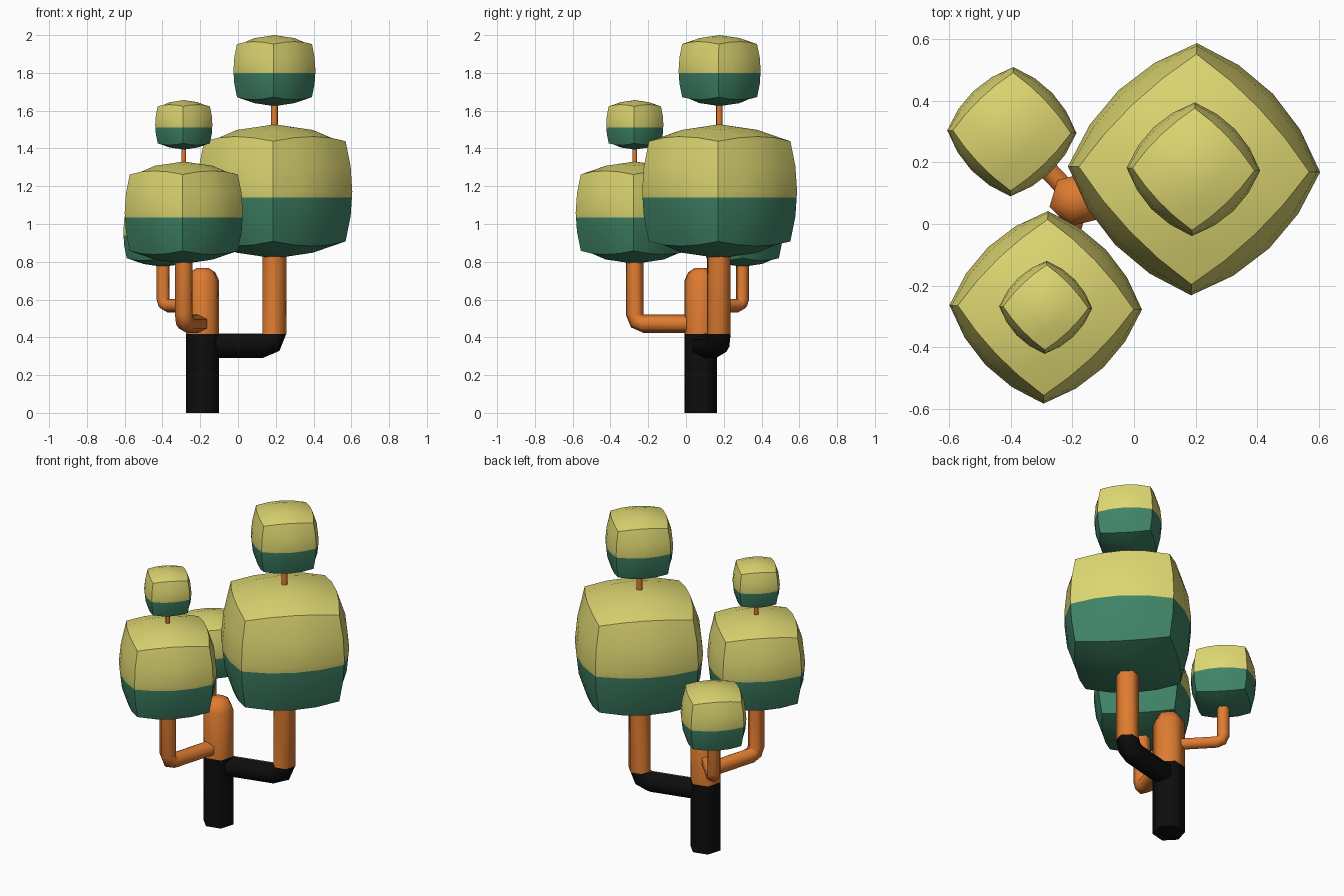
import bpy, bmesh, math
from mathutils import Vector

if "Cube" in bpy.data.objects:
    bpy.data.objects.remove(bpy.data.objects["Cube"])

def material(name, rgb):
    m = bpy.data.materials.new(name)
    m.diffuse_color = (*rgb, 1)
    m.use_nodes = True
    m.node_tree.nodes["Principled BSDF"].inputs["Base Color"].default_value = m.diffuse_color
    return m

BLACK = material("charcoal black", (0.004, 0.004, 0.004))
ORANGE = material("bark orange", (0.74, 0.20, 0.03))
GREEN = material("deep green", (0.05, 0.23, 0.135))
YELLOW = material("olive yellow", (0.72, 0.67, 0.165))
BARK_SPLIT = 0.418
TURN = math.radians(14)
UP = Vector((0, 0, 1))
TRUNK = Vector((-0.187, 0.078, 0))

def finish(name, bm, low, high, split, angle):
    """Cut the mesh at a height, colour below and above it, and shade it."""
    bmesh.ops.bisect_plane(bm, geom=bm.verts[:] + bm.edges[:] + bm.faces[:],
                           plane_co=(0, 0, split), plane_no=(0, 0, 1), dist=1e-5)
    bmesh.ops.recalc_face_normals(bm, faces=bm.faces[:])
    for f in bm.faces:
        f.material_index = int(f.calc_center_median().z > split)
    me = bpy.data.meshes.new(name)
    bm.to_mesh(me)
    bm.free()
    me.materials.append(low)
    me.materials.append(high)
    ob = bpy.data.objects.new(name, me)
    bpy.context.collection.objects.link(ob)
    bpy.ops.object.select_all(action='DESELECT')
    ob.select_set(True)
    bpy.context.view_layer.objects.active = ob
    bpy.ops.object.shade_smooth_by_angle(angle=math.radians(angle))

def tube(name, rings, low=BLACK, high=ORANGE):
    """Six-sided tube; each ring is (centre, radius, axis a, axis b)."""
    bm = bmesh.new()
    loops = []
    for c, r, a, b in rings:
        loops.append([bm.verts.new(c + r * (a * math.cos(k * math.pi / 3) + b * math.sin(k * math.pi / 3)))
                      for k in range(6)])
    for l0, l1 in zip(loops, loops[1:]):
        for k in range(6):
            bm.faces.new((l0[k], l0[(k + 1) % 6], l1[(k + 1) % 6], l1[k]))
    bm.faces.new(loops[0])
    bm.faces.new(loops[-1])
    finish(name, bm, low, high, BARK_SPLIT, 62)

def upright(name, x, y, profile):
    a = Vector((math.cos(TURN), math.sin(TURN), 0))
    tube(name, [(Vector((x, y, z)), r, a, UP.cross(a)) for r, z in profile])

def branch(name, x, y, z, r, top):
    """Goes level out of the trunk, bends, then rises."""
    d = Vector((x, y, 0)) - TRUNK
    d.normalize()
    side = UP.cross(d)
    pivot = Vector((x, y, z)) - d * r + UP * r
    rings = [(TRUNK + UP * z, r, UP, side)]
    for t in (0, math.pi / 4, math.pi / 2):
        n = UP * math.cos(t) - d * math.sin(t)
        rings.append((pivot - n * r, r, n, side))
    rings.append((Vector((x, y, top)), r, -d, side))
    tube(name, rings)

def crown(name, x, y, z, half, split):
    """Puffed cube turned on its corner."""
    bm = bmesh.new()
    bmesh.ops.create_cube(bm, size=2)
    bmesh.ops.subdivide_edges(bm, edges=bm.edges[:], cuts=3, use_grid_fill=True)
    k = half / 0.355
    turn = math.radians(43.7)
    c, s = math.cos(turn), math.sin(turn)
    for v in bm.verts:
        p = v.co.copy()
        q = [1 - e * e for e in p]
        o = []
        for i in range(3):
            m, n = q[(i + 1) % 3], q[(i + 2) % 3]
            o.append(k * p[i] * (0.265 + 0.025 * (m + n) + 0.04 * m * n))
        v.co = (x + c * o[0] - s * o[1], y + s * o[0] + c * o[1], z + o[2])
    finish(name, bm, GREEN, YELLOW, split, 30)

# Trunk with rounded top
upright("trunk", TRUNK.x, TRUNK.y,
        [(0.09, 0), (0.09, 0.70), (0.068, 0.745), (0.032, 0.768)])

# Branches
branch("right_branch", 0.193, 0.174, 0.355, 0.065, 0.95)
branch("front_branch", -0.287, -0.272, 0.472, 0.048, 0.90)
branch("back_branch", -0.397, 0.30, 0.567, 0.036, 0.86)

# Thin stems between stacked crowns
upright("right_stem", 0.193, 0.176, [(0.019, 1.40), (0.019, 1.72)])
upright("front_stem", -0.287, -0.271, [(0.013, 1.25), (0.013, 1.46)])

# Leaf crowns
crown("right_crown", 0.195, 0.178, 1.173, 0.355, 1.14)
crown("right_top_crown", 0.193, 0.178, 1.812, 0.188, 1.80)
crown("front_crown", -0.287, -0.271, 1.06, 0.271, 1.035)
crown("front_top_crown", -0.287, -0.271, 1.525, 0.131, 1.512)
crown("back_crown", -0.397, 0.30, 0.955, 0.182, 0.94)
